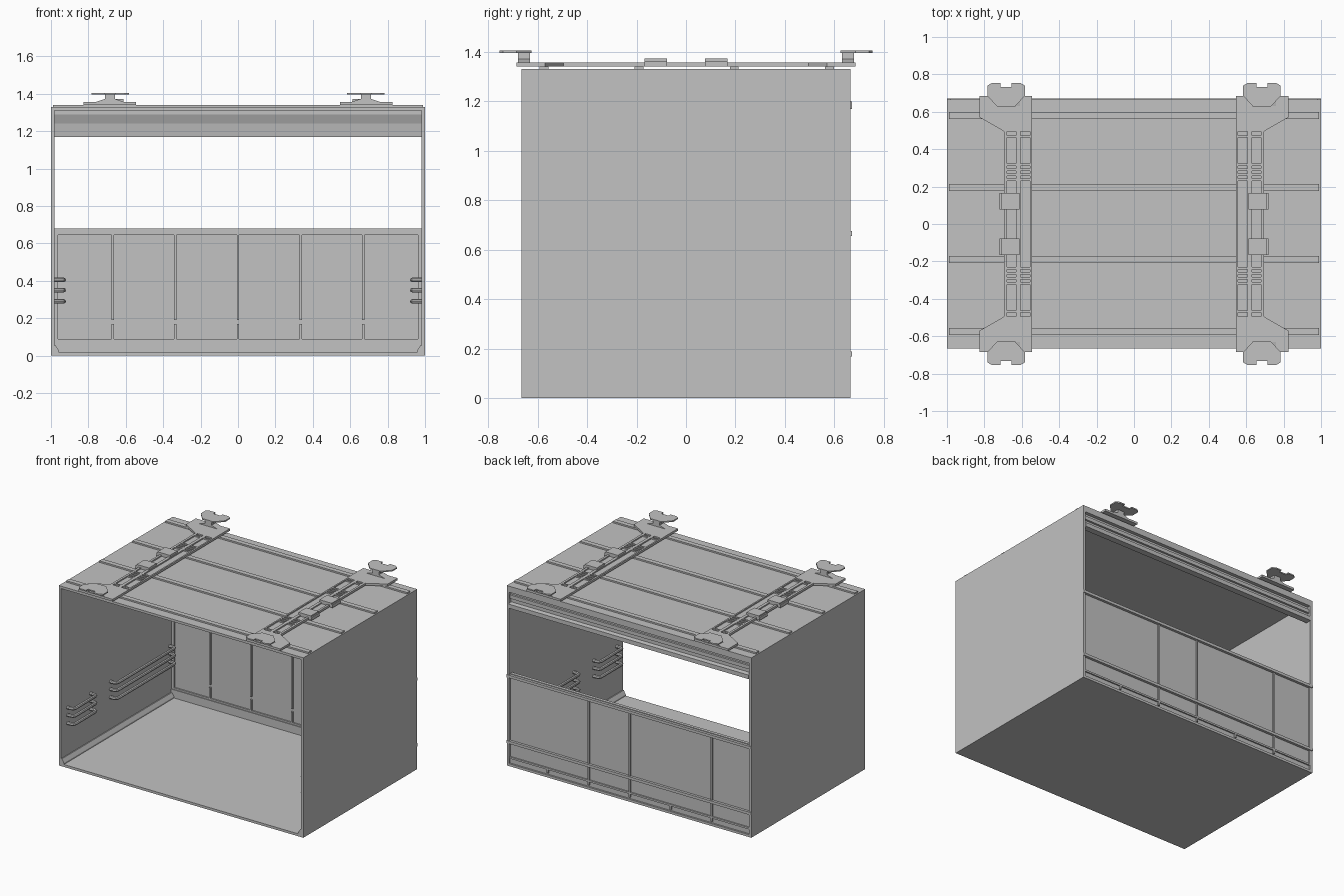
import bpy
import bmesh

cube = bpy.data.objects.get("Cube")
if cube:
    bpy.data.objects.remove(cube, do_unlink=True)

grey = bpy.data.materials.new("light_grey")
grey.use_nodes = True
grey.diffuse_color = (0.54, 0.54, 0.54, 1)
shader = next(n for n in grey.node_tree.nodes if n.type == "BSDF_PRINCIPLED")
shader.inputs["Base Color"].default_value = grey.diffuse_color
shader.inputs["Roughness"].default_value = 0.6


def add_object(name, data):
    obj = bpy.data.objects.new(name, data)
    bpy.context.collection.objects.link(obj)
    data.materials.append(grey)
    return obj


def prism(name, outline, depth):
    """Extrude a closed 3D outline along the depth vector."""
    bm = bmesh.new()
    face = bm.faces.new([bm.verts.new(p) for p in outline])
    ext = bmesh.ops.extrude_face_region(bm, geom=[face], use_keep_orig=True)
    moved = [g for g in ext["geom"] if isinstance(g, bmesh.types.BMVert)]
    bmesh.ops.translate(bm, verts=moved, vec=depth)
    bmesh.ops.recalc_face_normals(bm, faces=bm.faces)
    mesh = bpy.data.meshes.new(name)
    bm.to_mesh(mesh)
    bm.free()
    return add_object(name, mesh)


def box(name, x, y, z):
    base = [(x[0], y[0], z[0]), (x[1], y[0], z[0]), (x[1], y[1], z[0]), (x[0], y[1], z[0])]
    return prism(name, base, (0, 0, z[1] - z[0]))


def plate(name, outline, z0, z1):
    return prism(name, [(x, y, z0) for x, y in outline], (0, 0, z1 - z0))


def span(centre, half):
    return centre - half, centre + half


def tube(name, points, radius):
    curve = bpy.data.curves.new(name, "CURVE")
    curve.dimensions = "3D"
    curve.bevel_depth = radius
    curve.bevel_resolution = 2
    curve.use_fill_caps = True
    spline = curve.splines.new("POLY")
    spline.points.add(len(points) - 1)
    for point, co in zip(spline.points, points):
        point.co = (*co, 1)
    obj = add_object(name, curve)
    bpy.ops.object.select_all(action="DESELECT")
    bpy.context.view_layer.objects.active = obj
    obj.select_set(True)
    bpy.ops.object.convert(target="MESH")
    bpy.ops.object.shade_smooth_by_angle()


WALL = 0.018
Y = 0.665
TOP = 1.33
RIBS = (-0.67, -0.335, 0, 0.335, 0.67)
inner = (-1 + WALL, 1 - WALL)

# Shell
box("floor", (-1, 1), (-Y, Y), (0, WALL))
box("roof", inner, (-Y, Y), (TOP - WALL, TOP))
for s, side in ((-1, "right"), (1, "left")):
    box(f"{side}_wall", sorted((s, s * (1 - WALL))), (-Y, Y), (WALL, TOP))
    prism(f"{side}_floor_fillet",
          [(s * 0.982, -Y, WALL), (s * 0.958, -Y, WALL), (s * 0.958, -Y, 0.028),
           (s * 0.975, -Y, 0.055), (s * 0.982, -Y, 0.055)], (0, 2 * Y - 0.04, 0))

# Roof cross ribs
for y in (-0.575, -0.19, 0.195, 0.58):
    box("roof_rib", (-0.99, 0.99), span(y, 0.018), (TOP, 1.341))

# Rear lower panel with frame and ribs on both faces
box("rear_panel", inner, (0.638, 0.652), (WALL, 0.68))
box("rear_panel_top_frame", inner, (0.628, 0.638), (0.645, 0.68))
box("rear_panel_bottom_frame", inner, (0.622, 0.638), (WALL, 0.078))
box("rear_panel_lower_strip", inner, (0.628, 0.638), (0.078, 0.09))
for x in (-0.972, 0.972):
    box("rear_panel_side_frame", span(x, 0.01), (0.628, 0.638), (0.09, 0.645))
for x in RIBS:
    for z in ((0.09, 0.17), (0.19, 0.645)):
        box("inner_panel_rib", span(x, 0.006), (0.628, 0.638), z)
    box("rear_bottom_tab", span(x, 0.006), (0.652, 0.662), (0.03, 0.065))
for x in (-0.67, 0, 0.335, -0.985, 0.985):
    box("outer_panel_rib", span(x, 0.006), (0.652, 0.661), (0.065, 0.66))
for z in (0.665, 0.178):
    box("rear_rail", (-1.0, 1.0), (0.652, 0.671), span(z, 0.01))
box("rear_bottom_rail", inner, (0.652, 0.662), (0.055, 0.068))

# Rear upper beam, a channel section running across the opening
beam = [(Y, 1.312), (Y, 1.285), (0.64, 1.285), (0.64, 1.205), (0.671, 1.2),
        (0.671, 1.17), (0.625, 1.17), (0.615, 1.24), (0.595, 1.29), (0.595, 1.312)]
prism("rear_upper_beam", [(inner[0], y, z) for y, z in beam], (2 * inner[1], 0, 0))
box("rear_beam_bead", inner, (0.64, 0.655), (1.235, 1.262))

# Storage rails on the inner side walls
for s in (-1, 1):
    for z in (0.29, 0.35, 0.405):
        for y0, y1 in ((-0.59, -0.32), (-0.09, 0.6)):
            path = [(0.985, y0), (0.95, y0), (0.937, y0 + 0.005), (0.932, y0 + 0.018),
                    (0.932, y1 - 0.018), (0.937, y1 - 0.005), (0.95, y1), (0.985, y1)]
            tube("wall_rail", [(s * x, y, z) for x, y in path], 0.012)

# Roof carriers, one on each side
Z0, Z1 = 1.341, 1.357
for s in (-1, 1):
    # Ladder frame between the end plates
    for a, b in ((0.545, 0.556), (0.608, 0.63), (0.678, 0.695)):
        box("carrier_beam", sorted((s * a, s * b)), (-0.5, 0.5), (Z0, Z1))
    box("carrier_web", sorted((s * 0.545, s * 0.695)), (-0.5, 0.5), (Z0, Z1 - 0.009))
    for t in (-1, 1):
        for y in (0.237, 0.263, 0.29, 0.317, 0.468):
            box("carrier_rung", sorted((s * 0.545, s * 0.695)), span(t * y, 0.006), (Z0, Z1))
        # Flared end plate
        flare = [(0.545, 0.495), (0.695, 0.495), (0.825, 0.57), (0.825, 0.685), (0.545, 0.685)]
        plate("carrier_end_plate", [(s * x, t * y) for x, y in flare], Z0, Z1)
        # Clip over the ladder frame
        box("carrier_clip", sorted((s * 0.612, s * 0.712)), span(t * 0.122, 0.045), (Z0, 1.373))
        box("clip_lip", sorted((s * 0.705, s * 0.72)), span(t * 0.122, 0.045), (Z0, 1.364))
        # Post and notched hook plate
        cx = s * 0.684
        foot = [(-0.075, Z1), (0.075, Z1), (0.03, 1.372), (-0.03, 1.372)]
        prism("hook_foot", [(cx + x, t * 0.63, z) for x, z in foot], (0, t * 0.05, 0))
        box("hook_post", span(cx, 0.027), sorted((t * 0.63, t * 0.68)), (Z1, 1.398))
        half = [(0.03, 0.732), (0.03, 0.755), (0.075, 0.755), (0.1, 0.74), (0.1, 0.685), (0.045, 0.625)]
        hook = half + [(-x, y) for x, y in reversed(half)]
        plate("hook_plate", [(cx + x, t * y) for x, y in hook], 1.396, 1.405)
